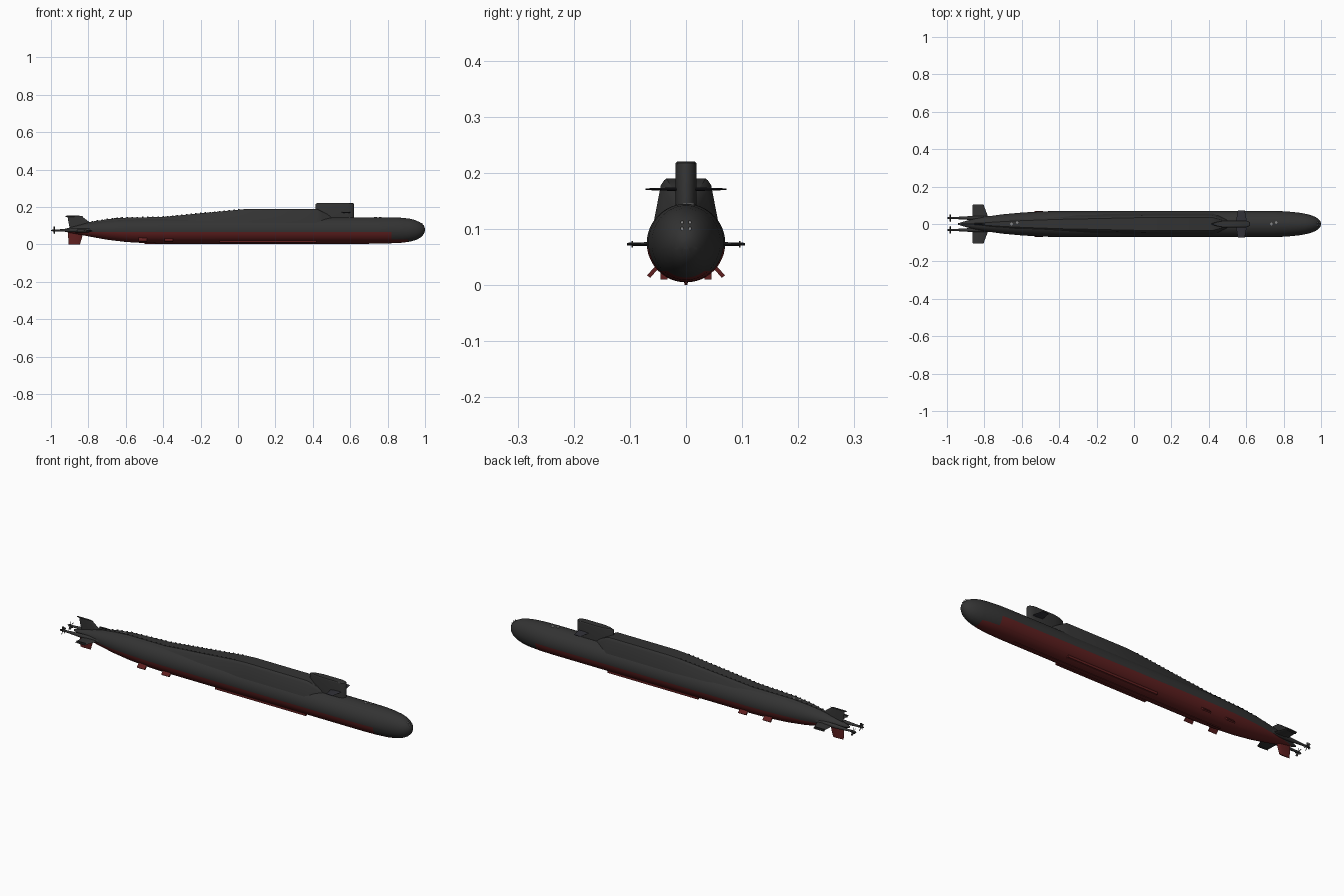
import bpy, bmesh, math
from mathutils import Vector, Matrix

if "Cube" in bpy.data.objects:
    bpy.data.objects.remove(bpy.data.objects["Cube"])


def material(name, rgb):
    m = bpy.data.materials.new(name)
    m.diffuse_color = (*rgb, 1)
    m.use_nodes = True
    m.node_tree.nodes["Principled BSDF"].inputs["Base Color"].default_value = m.diffuse_color
    return m


DARK = material("hull dark grey", (0.033, 0.033, 0.033))
RED = material("bottom red", (0.115, 0.014, 0.014))
BLUE = material("plane blue grey", (0.03, 0.03, 0.038))
PALE = material("hatch pale grey", (0.25, 0.25, 0.25))


def finish(name, bm, mats, angle=35):
    bmesh.ops.recalc_face_normals(bm, faces=bm.faces[:])
    me = bpy.data.meshes.new(name)
    bm.to_mesh(me)
    bm.free()
    ob = bpy.data.objects.new(name, me)
    bpy.context.collection.objects.link(ob)
    for m in mats:
        me.materials.append(m)
    bpy.ops.object.select_all(action='DESELECT')
    ob.select_set(True)
    bpy.context.view_layer.objects.active = ob
    bpy.ops.object.shade_smooth_by_angle(angle=math.radians(angle))
    return ob


def loft(rings):
    bm = bmesh.new()
    vs = [[bm.verts.new(p) for p in r] for r in rings]
    n = len(vs[0])
    for a, b in zip(vs, vs[1:]):
        for i in range(n):
            j = (i + 1) % n
            bm.faces.new((a[i], a[j], b[j], b[i]))
    bm.faces.new(vs[0])
    bm.faces.new(vs[-1])
    return bm


def box(name, centre, size, mat, rot=0):
    bm = bmesh.new()
    bmesh.ops.create_cube(bm, size=1, matrix=Matrix.Translation(centre)
                          @ Matrix.Rotation(rot, 4, 'X') @ Matrix.Diagonal((*size, 1)))
    return finish(name, bm, [mat])


def tube(name, points, y, z, mat, n=20):
    """Round part along x from (x, radius) points."""
    return finish(name, loft([[(x, y + r * math.cos(2 * math.pi * i / n),
                                z + r * math.sin(2 * math.pi * i / n))
                               for i in range(n)] for x, r in points]), [mat])


def foil(name, root, tip, mat):
    """Wing lofted between two sections (x0, x1, thickness, centre, axis)."""
    rings = []
    for x0, x1, t, c, axis in (root, tip):
        ring = []
        for f, s in ((0, 0), (.3, .7), (.7, 1), (.92, .7), (1, 0), (.92, -.7), (.7, -1), (.3, -.7)):
            off = Vector((0, 0, 1)) if axis == 'Y' else Vector((0, 1, 0))
            ring.append(Vector((x0 + f * (x1 - x0), c[0], c[1])) + off * s * t / 2)
        rings.append(ring)
    return finish(name, loft(rings), [mat])


# Pressure hull: x, half width, top, bottom
stations = [(-.94, .004, .08, .071), (-.9, .016, .09, .062), (-.85, .029, .103, .053),
            (-.8, .038, .114, .043), (-.7, .052, .130, .025), (-.6, .061, .139, .013),
            (-.5, .067, .143, .007), (-.4, .07, .145, .005), (0, .07, .145, .005),
            (.4, .07, .145, .005), (.75, .07, .145, .005), (.82, .067, .145, .006),
            (.88, .061, .142, .009), (.92, .054, .137, .015), (.95, .046, .129, .023),
            (.975, .035, .117, .036), (.99, .023, .104, .051), (.997, .013, .093, .064),
            (1.0, .004, .083, .074)]
N = 48
bm = loft([[(x, w * math.cos(2 * math.pi * i / N),
             (t + b) / 2 + (t - b) / 2 * math.sin(2 * math.pi * i / N)) for i in range(N)]
           for x, w, t, b in stations])
for co, no in (((0, 0, .065), (0, 0, 1)), ((0, 0, .025), (0, 0, 1)),
               ((.82, 0, 0), (1, 0, 0)), ((.91, 0, 0), (1, 0, 0))):
    bmesh.ops.bisect_plane(bm, geom=bm.verts[:] + bm.edges[:] + bm.faces[:],
                           dist=1e-6, plane_co=co, plane_no=no)
for f in bm.faces:
    c = f.calc_center_median()
    f.material_index = int((c.x < .82 and c.z < .065) or (c.x < .91 and c.z < .025))
finish("hull", bm, [DARK, RED], 40)

# Missile deck hump: x, top height, top half width, base half width
hump = [(-.86, .1, .004, .010), (-.78, .122, .010, .022), (-.7, .134, .015, .032),
        (-.62, .142, .019, .04), (-.4, .147, .027, .050), (-.2, .166, .031, .053),
        (.03, .188, .036, .056), (.08, .190, .037, .056), (.42, .190, .037, .056),
        (.45, .176, .028, .048), (.5, .150, .014, .026)]
rings = []
for x, t, wt, wb in hump:
    base = min(.105, t - .02)
    half = [(wb + .003, base), (wt + .005 + (wb - wt) * .15, t - .012), (wt + .002, t - .003), (wt - .002, t)]
    rings.append([(x, y, z) for y, z in half] + [(x, -y, z) for y, z in reversed(half)])
finish("missile_deck", loft(rings), [DARK], 30)

# Deck edge rail studs
bm = bmesh.new()
for (xa, za, wa, _), (xb, zb, wb, _) in zip(hump[1:6], hump[2:7]):
    k = max(2, int((xb - xa) / .025))
    for i in range(k):
        f = i / k
        for s in (-1, 1):
            p = (xa + f * (xb - xa), s * (wa + f * (wb - wa) - .003), za + f * (zb - za) + .001)
            bmesh.ops.create_cube(bm, size=1, matrix=Matrix.Translation(p) @ Matrix.Diagonal((.008, .002, .005, 1)))
finish("deck_studs", bm, [DARK])

# Sail with rounded nose and tapered tail
plan = [(.415, .002), (.44, .012), (.475, .019), (.59, .019), (.607, .016), (.617, .01), (.621, .003)]
outline = plan + [(x, -y) for x, y in reversed(plan)]
rings = []
for z, k in ((.12, 1), (.214, 1), (.218, .96), (.22, .86)):
    rings.append([(.52 + (x - .52) * (1 if k == 1 else .5 + k / 2), y * k, z) for x, y in outline])
finish("sail", loft(rings), [DARK], 35)
tube("sail_fillet", [(.40, .012), (.44, .024), (.6, .024), (.635, .012), (.645, .003)], 0, .128, DARK)

# Paired parts on both sides
for s, side in ((-1, "right"), (1, "left")):
    foil("sail_plane_" + side, (.545, .605, .007, (s * .01, .171), 'Y'),
         (.555, .592, .003, (s * .072, .171), 'Y'), BLUE)
    foil("stern_plane_" + side, (-.865, -.77, .011, (s * .012, .073), 'Y'),
         (-.862, -.805, .005, (s * .105, .073), 'Y'), DARK)
    box("stern_plane_end_" + side, (-.835, s * .096, .073), (.05, .003, .012), DARK)
    # Propeller shaft, hub and blades
    tube("shaft_" + side, [(-.70, .004), (-.78, .011), (-.88, .010), (-.95, .006), (-.972, .005)],
         s * .032, .075, DARK)
    tube("hub_" + side, [(-.968, .0055), (-.99, .0055), (-1, .0015)], s * .032, .075, DARK, 12)
    bm = bmesh.new()
    for i in range(5):
        bmesh.ops.create_cube(bm, size=1, matrix=Matrix.Translation((-.982, s * .032, .075))
                              @ Matrix.Rotation(i * math.tau / 5, 4, 'X')
                              @ Matrix.Translation((0, 0, .011)) @ Matrix.Rotation(s * .7, 4, 'Z')
                              @ Matrix.Diagonal((.002, .009, .018, 1)))
    finish("propeller_" + side, bm, [DARK])
    # Bottom runner and small slanted fins
    box("bottom_runner_" + side, (.16, s * .039, .0165), (.52, .012, .013), RED)
    for i, x in enumerate((-.51, -.37)):
        box(f"bilge_fin_{i}_{side}", (x, s * .058, .025), (.045, .026, .007), RED, -s * .85)
    # Bow lamps
    for i, z in enumerate((.101, .112)):
        tube(f"bow_lamp_{i}_{side}", [(.975, .003), (.994 - i * .008, .003)], s * .007, z, PALE, 8)

# Rudders and the pod on the upper fin
foil("upper_rudder", (-.9, -.75, .012, (0, .085), 'Z'), (-.912, -.835, .006, (0, .15), 'Z'), DARK)
tube("rudder_pod", [(-.925, .001), (-.915, .0035), (-.85, .0035), (-.83, .001)], 0, .150, DARK, 10)
foil("lower_rudder", (-.91, -.825, .010, (0, .068), 'Z'), (-.905, -.845, .006, (0, 0), 'Z'), RED)
box("keel", (.1, 0, .006), (1.2, .006, .006), RED)

# Deck hatches fore and aft
for name, x, y, z in (("aft_hatch_a", -.655, 0, .139), ("aft_hatch_b", -.625, .008, .142),
                      ("fore_hatch_a", .735, 0, .145), ("fore_hatch_b", .76, .008, .1447)):
    bm = bmesh.new()
    bmesh.ops.create_cone(bm, cap_ends=True, segments=16, radius1=.007, radius2=.007, depth=.003,
                          matrix=Matrix.Translation((x, y, z)))
    finish(name, bm, [PALE])
